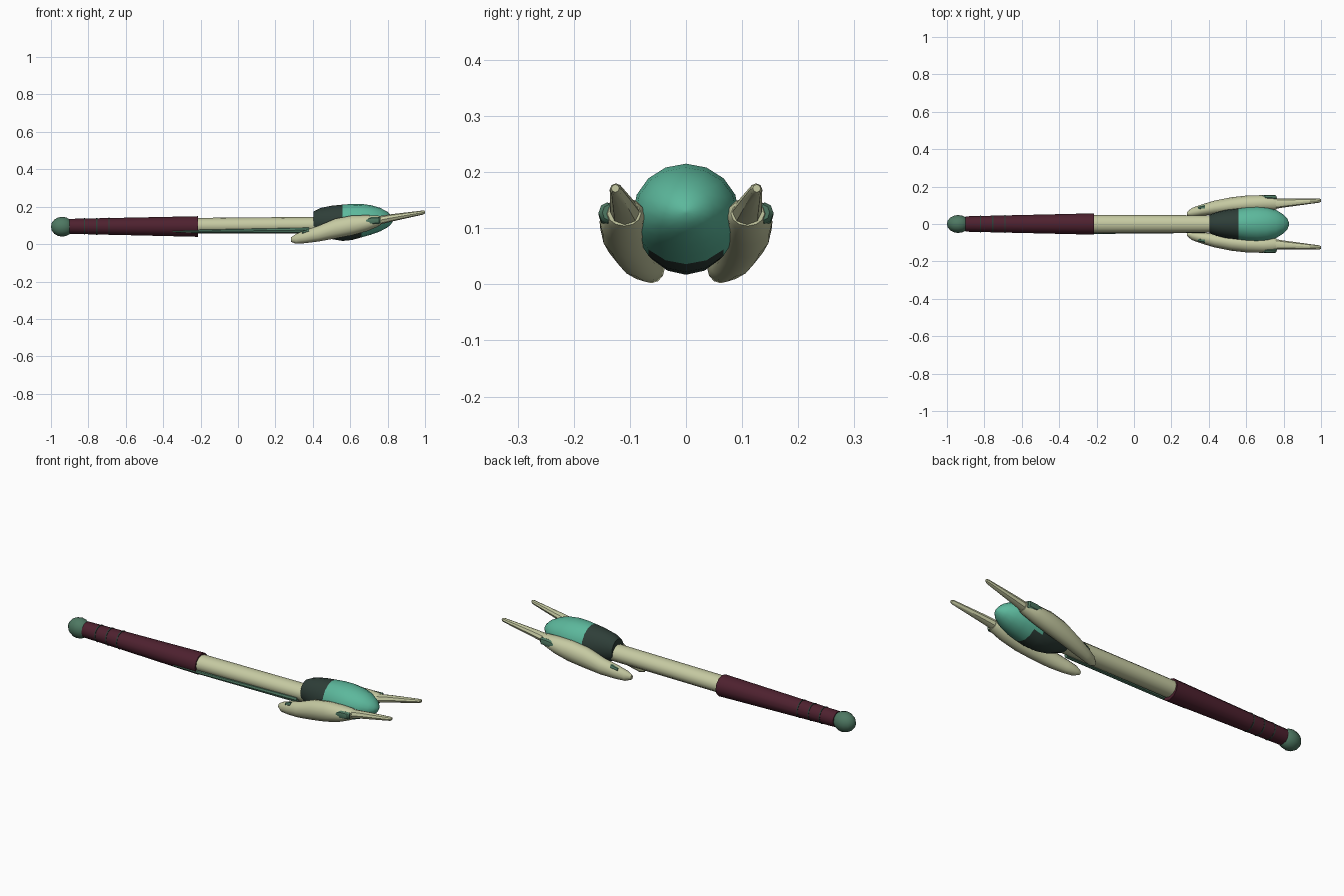
import bpy, bmesh, math

cube = bpy.data.objects.get("Cube")
if cube:
    bpy.data.objects.remove(cube, do_unlink=True)


def material(name, rgb):
    lin = [((c / 255 + 0.055) / 1.055) ** 2.4 for c in rgb] + [1.0]
    m = bpy.data.materials.new(name)
    m.use_nodes = True
    m.diffuse_color = lin
    m.node_tree.nodes["Principled BSDF"].inputs["Base Color"].default_value = lin
    return m


beige = material("pale beige", (198, 202, 162))
teal = material("bright teal", (92, 184, 156))
maroon = material("dark maroon", (78, 33, 47))
charcoal = material("green charcoal", (46, 62, 56))
green = material("muted green", (78, 120, 98))


def finish(name, bm, mats, rule=None, angle=40):
    bmesh.ops.recalc_face_normals(bm, faces=bm.faces)
    if rule:
        for f in bm.faces:
            f.material_index = rule(f.calc_center_median())
    mesh = bpy.data.meshes.new(name)
    bm.to_mesh(mesh)
    bm.free()
    for m in mats:
        mesh.materials.append(m)
    obj = bpy.data.objects.new(name, mesh)
    bpy.context.collection.objects.link(obj)
    bpy.ops.object.select_all(action='DESELECT')
    obj.select_set(True)
    bpy.context.view_layer.objects.active = obj
    bpy.ops.object.shade_smooth_by_angle(angle=math.radians(angle))
    return obj


def loft(name, rings, mats, sides=12, rule=None, side=1):
    """Skin elliptical rings (x, y, z, ry, rz) strung along x."""
    bm = bmesh.new()
    loops = []
    for x, y, z, ry, rz in rings:
        angles = [2 * math.pi * i / sides for i in range(sides)]
        loops.append([bm.verts.new((x, side * (y + ry * math.cos(a)), z + rz * math.sin(a)))
                      for a in angles])
    for a, b in zip(loops, loops[1:]):
        for i in range(sides):
            j = (i + 1) % sides
            bm.faces.new((a[i], a[j], b[j], b[i]))
    bm.faces.new(loops[0])
    bm.faces.new(loops[-1])
    return finish(name, bm, mats, rule)


# Handle: pommel, wrapped grip and shaft
pommel = [(-0.94 - 0.06 * math.cos(t), 0, 0.093, 0.047 * math.sin(t) + 0.001, 0.052 * math.sin(t) + 0.001)
          for t in [math.pi * i / 8 for i in range(9)]]
loft("pommel", pommel, [green])
loft("grip", [(-0.9, 0, 0.095, 0.041, 0.04), (-0.215, 0, 0.094, 0.057, 0.055)], [maroon])
loft("shaft", [(-0.24, 0, 0.098, 0.049, 0.042), (0.46, 0, 0.102, 0.046, 0.044)], [beige])
for n, x in enumerate((-0.82, -0.755, -0.69)):
    r = 0.0425 + (x + 0.9) * 0.022
    loft(f"grip_ring_{n + 1}", [(x - 0.003, 0, 0.095, r, r), (x + 0.003, 0, 0.095, r, r)], [charcoal])

# Slim tapered rail along one side of the shaft
loft("side_rail", [(-0.35, -0.047, 0.067, 0.005, 0.003), (-0.2, -0.042, 0.068, 0.011, 0.009),
                   (0.38, -0.036, 0.075, 0.012, 0.017)], [green], sides=8)

# Head: dark rear collar flowing into a bright rounded nose
stations = [(0.405, 0.05, 0.065, 0.175), (0.44, 0.063, 0.05, 0.193), (0.5, 0.077, 0.027, 0.205),
            (0.56, 0.087, 0.017, 0.211), (0.61, 0.094, 0.022, 0.215), (0.66, 0.095, 0.036, 0.215),
            (0.71, 0.09, 0.05, 0.208), (0.76, 0.075, 0.068, 0.194), (0.8, 0.05, 0.09, 0.172),
            (0.82, 0.028, 0.108, 0.152), (0.83, 0.004, 0.126, 0.134)]
loft("head", [(x, 0, (lo + hi) / 2, ry, (hi - lo) / 2) for x, ry, lo, hi in stations],
     [charcoal, teal], sides=16,
     rule=lambda c: int(c.x > 0.555 + max(0, 0.09 - c.z) * 2))

# Swept side pods, prongs and studs, one set on each side
pod = [(0.283, 0.055, 0.024, 0.009, 0.012), (0.31, 0.062, 0.028, 0.024, 0.026),
       (0.36, 0.074, 0.04, 0.03, 0.035), (0.43, 0.088, 0.056, 0.037, 0.042),
       (0.52, 0.1, 0.083, 0.043, 0.053), (0.61, 0.108, 0.1, 0.045, 0.053),
       (0.69, 0.111, 0.112, 0.043, 0.043), (0.75, 0.11, 0.123, 0.037, 0.029),
       (0.765, 0.11, 0.126, 0.03, 0.022)]
prong = [(0.74, 0.107, 0.124, 0.028, 0.024), (0.82, 0.113, 0.14, 0.022, 0.02),
         (0.99, 0.125, 0.169, 0.011, 0.011), (1.0, 0.126, 0.171, 0.007, 0.007)]
front_stud = [(0.685, 0.14, 0.122, 0.012, 0.012), (0.71, 0.141, 0.124, 0.015, 0.02),
              (0.755, 0.14, 0.127, 0.016, 0.019), (0.762, 0.138, 0.128, 0.011, 0.014)]
rear_stud = [(0.343, 0.085, 0.06, 0.008, 0.009), (0.38, 0.09, 0.07, 0.012, 0.013)]
for label, s in (("left", 1), ("right", -1)):
    loft(f"{label}_pod", pod, [beige], side=s)
    loft(f"{label}_prong", prong, [beige], sides=8, side=s)
    loft(f"{label}_front_stud", front_stud, [green], sides=8, side=s)
    loft(f"{label}_rear_stud", rear_stud, [green], sides=6, side=s)
